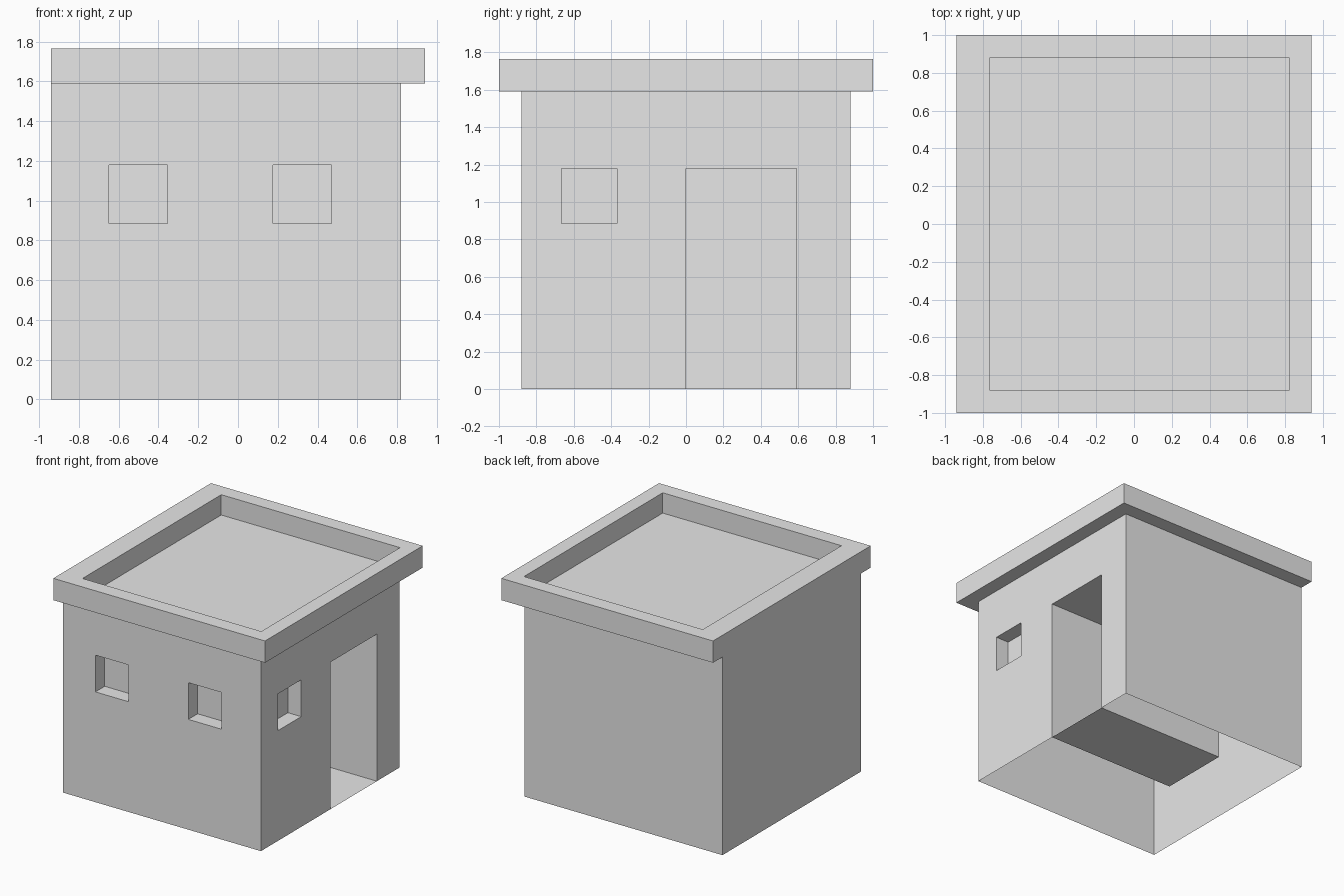
import bpy
import bmesh
from mathutils import Vector

default = bpy.data.objects.get("Cube")
if default:
    bpy.data.objects.remove(default, do_unlink=True)

plaster = bpy.data.materials.new("light_grey_plaster")
plaster.use_nodes = True
plaster.diffuse_color = (0.8, 0.8, 0.8, 1)
plaster.node_tree.nodes["Principled BSDF"].inputs["Base Color"].default_value = (0.8, 0.8, 0.8, 1)


def box(lo, hi):
    """Bmesh box spanning two opposite corners."""
    bm = bmesh.new()
    bmesh.ops.create_cube(bm, size=1)
    lo, hi = Vector(lo), Vector(hi)
    for v in bm.verts:
        v.co = Vector([l + (c + 0.5) * (h - l) for l, c, h in zip(lo, v.co, hi)])
    bm.normal_update()
    return bm


def recess(bm, normal, spans, depth):
    """Sink a rectangle into the side facing normal; spans maps axis to (low, high)."""
    normal = Vector(normal)

    def side():
        bm.normal_update()
        top = max(v.co.dot(normal) for v in bm.verts)
        return [f for f in bm.faces if f.normal.dot(normal) > 0.9
                and f.calc_center_median().dot(normal) > top - 0.001]

    # Cut the side along the borders of the rectangle
    for axis, limits in spans.items():
        for limit in limits:
            faces = side()
            geom = {e for f in faces for e in f.edges} | {v for f in faces for v in f.verts}
            point, direction = Vector(), Vector()
            point[axis], direction[axis] = limit, 1
            bmesh.ops.bisect_plane(bm, geom=list(geom) + faces, dist=0.0001,
                                   plane_co=point, plane_no=direction)
    inside = [f for f in side() if all(
        a < f.calc_center_bounds()[i] < b for i, (a, b) in spans.items())]
    if len(inside) > 1:
        inside = bmesh.ops.dissolve_faces(bm, faces=inside)["region"]

    # Replace the rectangle by side walls and a back panel
    rim = list(inside[0].verts)
    bmesh.ops.delete(bm, geom=inside, context='FACES_ONLY')
    back = [bm.verts.new(v.co - normal * depth) for v in rim]
    for i in range(len(rim)):
        j = (i + 1) % len(rim)
        bm.faces.new((rim[i], rim[j], back[j], back[i]))
    bm.faces.new(back)


def finish(bm, name):
    mesh = bpy.data.meshes.new(name)
    bm.to_mesh(mesh)
    bm.free()
    mesh.materials.append(plaster)
    obj = bpy.data.objects.new(name, mesh)
    bpy.context.collection.objects.link(obj)


# Walls: hollow shell, open underneath
walls = box((-0.94, -0.88, 0), (0.82, 0.88, 1.59))
bmesh.ops.delete(walls, geom=[f for f in walls.faces if abs(f.normal.z) > 0.9],
                 context='FACES_ONLY')

# Windows: two in front, one beside the door
sill_to_head = (0.885, 1.18)
for left in (-0.65, 0.175):
    recess(walls, (0, -1, 0), {0: (left, left + 0.295), 2: sill_to_head}, 0.118)
recess(walls, (1, 0, 0), {1: (-0.665, -0.37), 2: sill_to_head}, 0.118)

# Doorway: deep passage with its own floor
recess(walls, (1, 0, 0), {1: (0, 0.59), 2: (0, 1.18)}, 1.175)
finish(walls, "walls")

# Roof: overhanging slab with a sunken top behind a parapet
roof = box((-0.94, -1, 1.59), (0.94, 1, 1.765))
recess(roof, (0, 0, 1), {0: (-0.765, 0.823), 1: (-0.88, 0.88)}, 0.163)
finish(roof, "roof")
